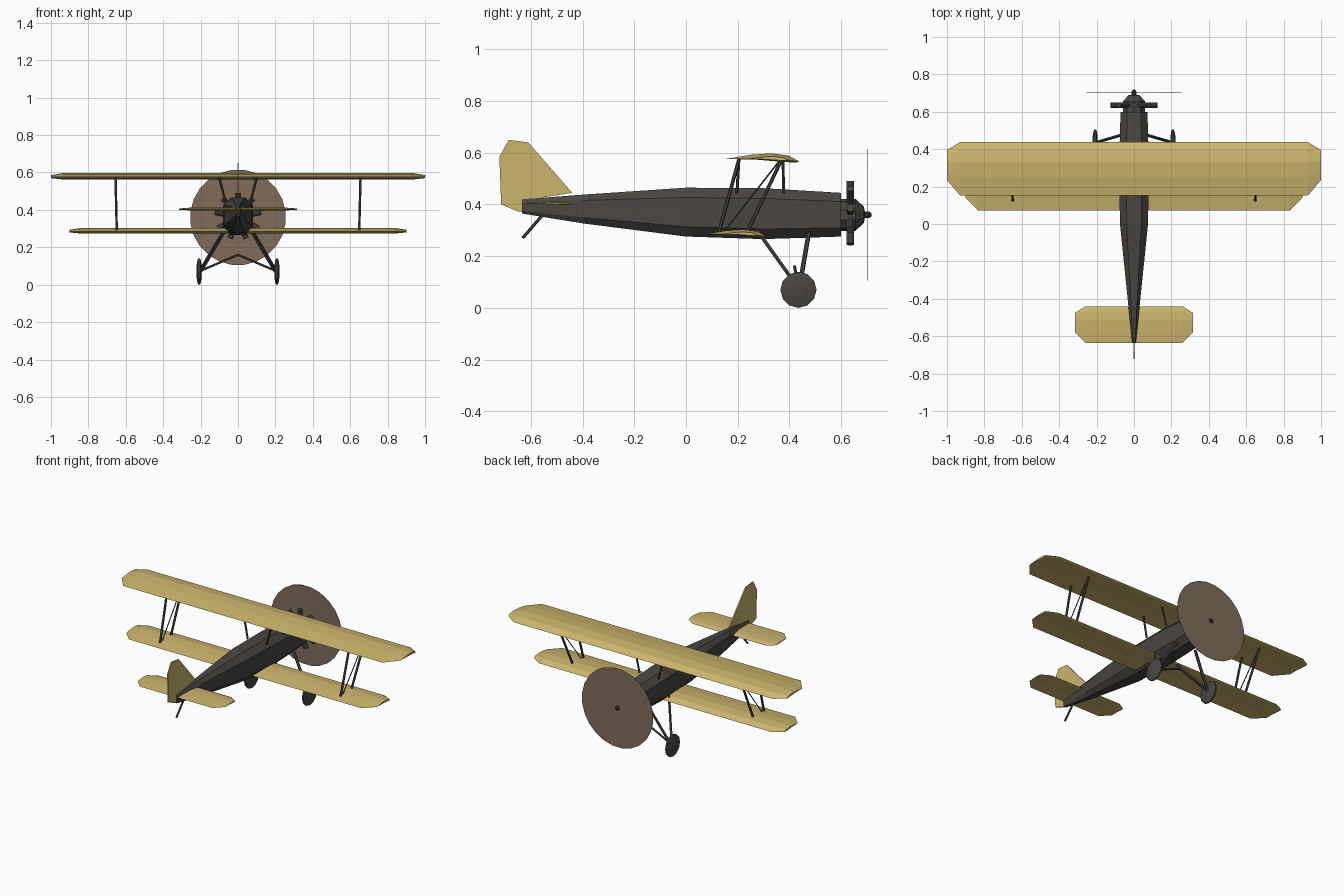
import bpy, bmesh, math
from mathutils import Vector

if "Cube" in bpy.data.objects:
    bpy.data.objects.remove(bpy.data.objects["Cube"])


def material(name, rgb):
    m = bpy.data.materials.new(name)
    m.diffuse_color = (*rgb, 1)
    m.use_nodes = True
    m.node_tree.nodes["Principled BSDF"].inputs["Base Color"].default_value = m.diffuse_color
    return m


DARK = material("charcoal", (0.068, 0.06, 0.053))
BLACK = material("dark metal", (0.045, 0.042, 0.039))
CREAM = material("straw yellow", (0.60, 0.46, 0.15))
BROWN = material("propeller brown", (0.22, 0.15, 0.10))


def finish(name, bm, mat):
    bmesh.ops.recalc_face_normals(bm, faces=bm.faces)
    me = bpy.data.meshes.new(name)
    bm.to_mesh(me)
    bm.free()
    me.materials.append(mat)
    ob = bpy.data.objects.new(name, me)
    bpy.context.collection.objects.link(ob)
    return ob


def loft(name, rings, mat):
    """Skin a row of equal-sized closed rings and cap both ends."""
    bm = bmesh.new()
    vs = [[bm.verts.new(p) for p in r] for r in rings]
    n = len(vs[0])
    for a, b in zip(vs, vs[1:]):
        for i in range(n):
            j = (i + 1) % n
            bm.faces.new((a[i], a[j], b[j], b[i]))
    bm.faces.new(vs[0])
    bm.faces.new(vs[-1])
    return finish(name, bm, mat)


def rod(name, a, b, r, mat=DARK, sides=6, r2=None):
    a, b = Vector(a), Vector(b)
    q = (b - a).to_track_quat('Z', 'Y')
    rings = []
    for p, rad in ((a, r), (b, r if r2 is None else r2)):
        rings.append([p + q @ Vector((rad * math.cos(t), rad * math.sin(t), 0))
                      for t in ((i + 0.5) * math.tau / sides for i in range(sides))])
    return loft(name, rings, mat)


def spin_y(name, stations, sides, mat, x=0.0, z=0.36):
    """Faceted body of revolution along y from (y, radius) stations."""
    return loft(name, [[(x + r * math.cos(t), y, z + r * math.sin(t))
                        for t in ((i + 0.5) * math.tau / sides for i in range(sides))]
                       for y, r in stations], mat)


# Fuselage: octagonal sections (y, half width, bottom, top)
def octagon(y, w, z0, z1):
    c, h = w * 0.52, (z1 - z0) * 0.2
    right = [(c, z0), (w, z0 + h), (w, z1 - h), (c, z1)]
    return [(x, y, z) for x, z in right] + [(-x, y, z) for x, z in reversed(right)]


loft("fuselage", [octagon(*s) for s in (
    (-0.635, 0.010, 0.365, 0.420), (-0.40, 0.034, 0.327, 0.438),
    (0.0, 0.075, 0.276, 0.465), (0.30, 0.080, 0.266, 0.463),
    (0.60, 0.072, 0.276, 0.445))], DARK)

# Engine: crankcase, nine radial cylinders and hub
spin_y("crankcase", [(0.595, 0.062), (0.655, 0.062), (0.688, 0.032), (0.692, 0.012)], 10, DARK)
for i in range(9):
    t = math.pi / 2 + i * math.tau / 9
    d = Vector((math.cos(t), 0, math.sin(t)))
    c = Vector((0, 0.636, 0.365))
    rod("engine_cylinder", c + d * 0.04, c + d * 0.126, 0.016, DARK, 8)
spin_y("propeller_hub", [(0.688, 0.009), (0.696, 0.014), (0.708, 0.014), (0.718, 0.006)], 8, BLACK)
spin_y("propeller_disc", [(0.7005, 0.256), (0.7025, 0.256)], 24, BROWN)

# Wings and tailplane: cambered section, x stations (x, rear y, front y, thickness)
SECTION = [(0, 0), (0.34, 0.016), (0.62, 0.022), (0.86, 0.013), (1, -0.010),
           (0.95, -0.014), (0.76, -0.011), (0.40, -0.002)]


def wing(name, half, z):
    st = [(-x, a, b, k) for x, a, b, k in reversed(half)] + half
    loft(name, [[(x, a + (b - a) * u, z + v * k) for u, v in SECTION]
                for x, a, b, k in st], CREAM)


wing("upper_wing", [(0.93, 0.152, 0.438, 1.0), (1.0, 0.235, 0.395, 0.45)], 0.576)
wing("lower_wing", [(0.835, 0.073, 0.312, 0.85), (0.90, 0.14, 0.275, 0.4)], 0.285)
wing("tailplane", [(0.26, -0.635, -0.44, 0.4), (0.315, -0.58, -0.475, 0.2)], 0.403)

# Fin and rudder: one flat outline
OUTLINE = [(-0.44, 0.445), (-0.61, 0.640), (-0.685, 0.650), (-0.722, 0.585),
           (-0.715, 0.400), (-0.65, 0.373), (-0.625, 0.373), (-0.60, 0.42)]
loft("fin_and_rudder", [[(x, y, z) for y, z in OUTLINE] for x in (-0.004, 0.004)], CREAM)

# Tail skid
rod("tail_skid", (0, -0.55, 0.365), (0, -0.632, 0.270), 0.006)

for s in (-1, 1):
    # Interplane struts and bracing wire
    rod("rear_wing_strut", (s * 0.648, 0.125, 0.285), (s * 0.655, 0.205, 0.575), 0.007)
    rod("front_wing_strut", (s * 0.648, 0.235, 0.290), (s * 0.655, 0.368, 0.570), 0.007)
    rod("bracing_wire", (s * 0.648, 0.140, 0.285), (s * 0.655, 0.362, 0.570), 0.003)
    # Centre section struts
    rod("rear_cabane_strut", (s * 0.068, 0.197, 0.445), (s * 0.10, 0.205, 0.580), 0.006)
    rod("front_cabane_strut", (s * 0.068, 0.378, 0.445), (s * 0.10, 0.375, 0.570), 0.006)
    # Landing gear
    rod("front_gear_leg", (s * 0.07, 0.475, 0.290), (s * 0.20, 0.437, 0.070), 0.009)
    rod("rear_gear_leg", (s * 0.07, 0.275, 0.300), (s * 0.20, 0.432, 0.080), 0.008)
    rod("half_axle", (0, 0.42, 0.160), (s * 0.21, 0.435, 0.070), 0.006)
    wheel = [(0.194, 0.030), (0.199, 0.058), (0.203, 0.070), (0.213, 0.070),
             (0.217, 0.058), (0.222, 0.030)]
    loft("wheel", [[(s * x, 0.435 + r * math.cos(t), 0.07 + r * math.sin(t))
                    for t in (i * math.tau / 12 for i in range(12))]
                   for x, r in wheel], DARK)
